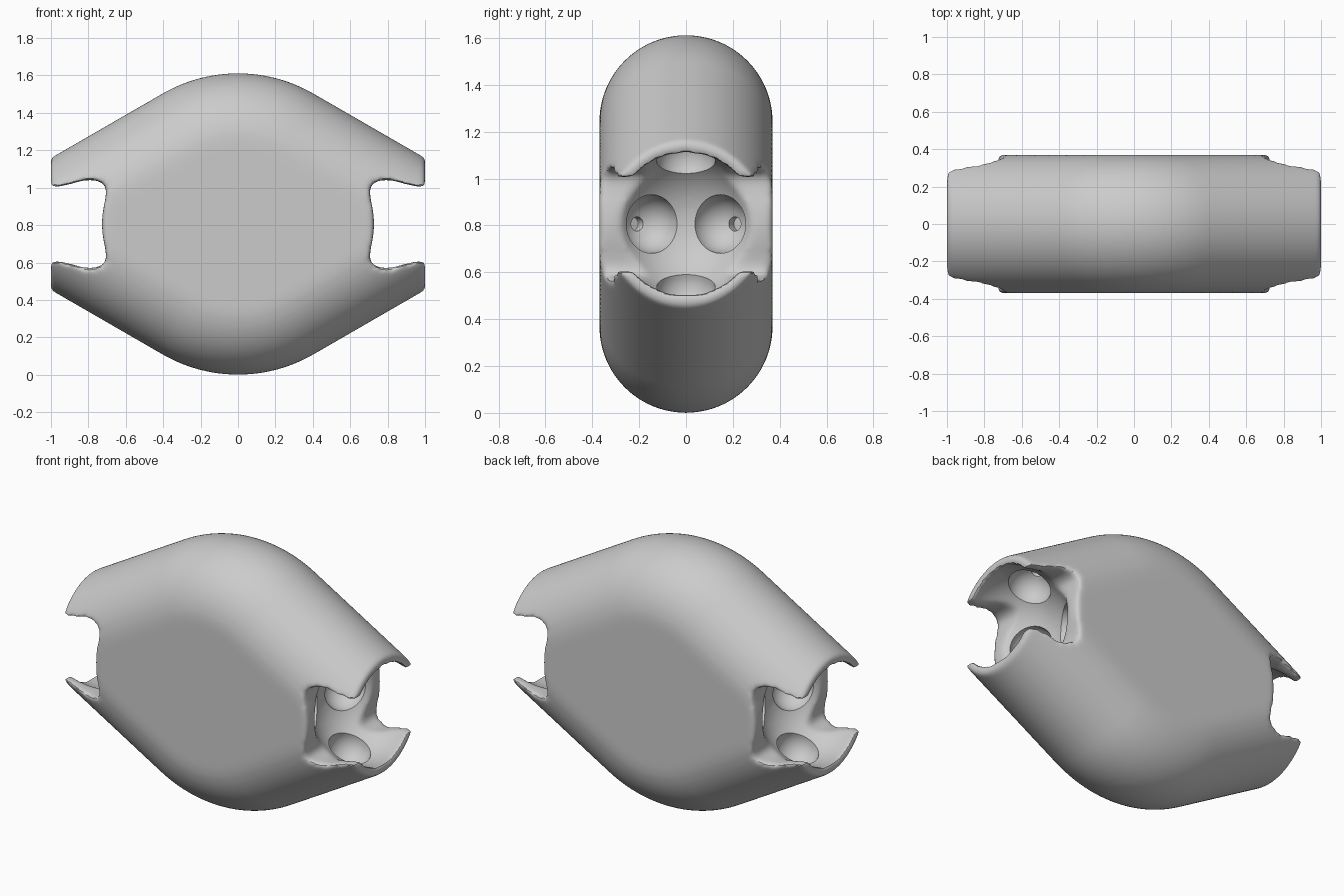
import bpy, bmesh
from math import sin, cos, sqrt, acos, pi, radians
from mathutils import Vector, Matrix

old = bpy.data.objects.get("Cube")
if old:
    bpy.data.objects.remove(old, do_unlink=True)

MID = 0.806      # height of the centre, and radius of the crown arc
ROUND = 0.37     # half thickness, also the edge rounding radius
END = 1.003
BALL_X, BALL_R = 0.885, 0.32

grey = bpy.data.materials.new("plain_grey")
grey.use_nodes = True
grey.diffuse_color = (0.6, 0.6, 0.6, 1)
grey.node_tree.nodes["Principled BSDF"].inputs["Base Color"].default_value = (0.6, 0.6, 0.6, 1)


def make(name, bm):
    bmesh.ops.recalc_face_normals(bm, faces=bm.faces)
    mesh = bpy.data.meshes.new(name)
    bm.to_mesh(mesh)
    bm.free()
    mesh.materials.append(grey)
    obj = bpy.data.objects.new(name, mesh)
    bpy.context.collection.objects.link(obj)
    return obj


def bridge(bm, rings):
    """Skin a row of closed rings and cap both ends."""
    loops = [[bm.verts.new(p) for p in ring] for ring in rings]
    for a, b in zip(loops, loops[1:]):
        for i in range(len(a)):
            j = (i + 1) % len(a)
            bm.faces.new((a[i], a[j], b[j], b[i]))
    bm.faces.new(loops[0])
    bm.faces.new(loops[-1])


def half_height(x, inset):
    """Rounded lozenge: crown arc running into 30 degree slopes."""
    rho, x = MID - inset, abs(x)
    if x < rho / 2:
        return sqrt(rho * rho - x * x)
    return max((rho - x / 2) / cos(radians(30)), 0.001)


def section(x, n=20):
    deepest = min(ROUND, MID - abs(x) / 2)
    t_max = acos(1 - deepest / ROUND)
    q = []
    for i in range(n + 1):
        t = t_max * i / n
        q.append((ROUND * sin(t), half_height(x, ROUND * (1 - cos(t)))))
    ring = q + [(y, -z) for y, z in reversed(q)]
    ring += [(-y, -z) for y, z in q[1:]] + [(-y, z) for y, z in reversed(q[1:])]
    return [Vector((x, y, MID + z)) for y, z in ring]


# Outer body
bm = bmesh.new()
steps = 80
bridge(bm, [section(END * (2 * i / steps - 1)) for i in range(steps + 1)])
shell = make("socket_body", bm)

# Side notches, cut straight through from front to back
half = [(0.728, 0), (0.724, 0.06), (0.71, 0.13), (0.703, 0.18), (0.712, 0.21),
        (0.74, 0.228), (0.78, 0.236), (0.83, 0.232), (0.9, 0.212), (0.95, 0.2), (1.2, 0.2)]
outline = half + [(x, -z) for x, z in reversed(half[1:])]
bm = bmesh.new()
for side in (-1, 1):
    bridge(bm, [[(side * x, y, MID + z) for x, z in outline] for y in (-0.6, 0.6)])
notches = make("notch_cutter", bm)

# Round ball seats
bm = bmesh.new()
for side in (-1, 1):
    bmesh.ops.create_uvsphere(bm, u_segments=64, v_segments=32, radius=BALL_R,
                              matrix=Matrix.Translation((side * BALL_X, 0, MID)))
seats = make("seat_cutter", bm)

# Four bearing pockets per seat, each with a small pin hole at the bottom
profile = [(0.125, 0.25), (0.125, 0.295)]
profile += [(0.125 * cos(a), 0.295 + 0.125 * sin(a)) for a in (radians(d) for d in range(8, 76, 6))]
profile += [(0.03, 0.417), (0.03, 0.46)]
directions = [(-0.866, 0.5, 0), (-0.866, -0.5, 0), (-0.41, 0, 0.912), (-0.41, 0, -0.912)]
bm = bmesh.new()
for side in (-1, 1):
    for d in directions:
        axis = Vector((d[0] * side, d[1], d[2])).normalized()
        turn = axis.to_track_quat('Z', 'Y')
        seat = Vector((side * BALL_X, 0, MID))
        bridge(bm, [[seat + turn @ Vector((r * cos(2 * pi * k / 40), r * sin(2 * pi * k / 40), h))
                     for k in range(40)] for r, h in profile])
pockets = make("pocket_cutter", bm)


def cut(cutter):
    mod = shell.modifiers.new(cutter.name, 'BOOLEAN')
    mod.operation, mod.solver, mod.object = 'DIFFERENCE', 'EXACT', cutter
    cutter.hide_render = True


# Cut the openings, soften every lip, then cut the crisp pockets
cut(notches)
cut(seats)
remesh = shell.modifiers.new("even_skin", 'REMESH')
remesh.mode, remesh.voxel_size = 'VOXEL', 0.014
soften = shell.modifiers.new("soft_lips", 'SMOOTH')
soften.factor, soften.iterations = 0.5, 14
cut(pockets)

graph = bpy.context.evaluated_depsgraph_get()
finished = bpy.data.meshes.new_from_object(shell.evaluated_get(graph))
shell.modifiers.clear()
shell.data = finished
finished.materials.clear()
finished.materials.append(grey)
for cutter in (notches, seats, pockets):
    bpy.data.objects.remove(cutter, do_unlink=True)

bpy.ops.object.select_all(action='DESELECT')
shell.select_set(True)
bpy.context.view_layer.objects.active = shell
bpy.ops.object.shade_smooth_by_angle(angle=radians(35))
